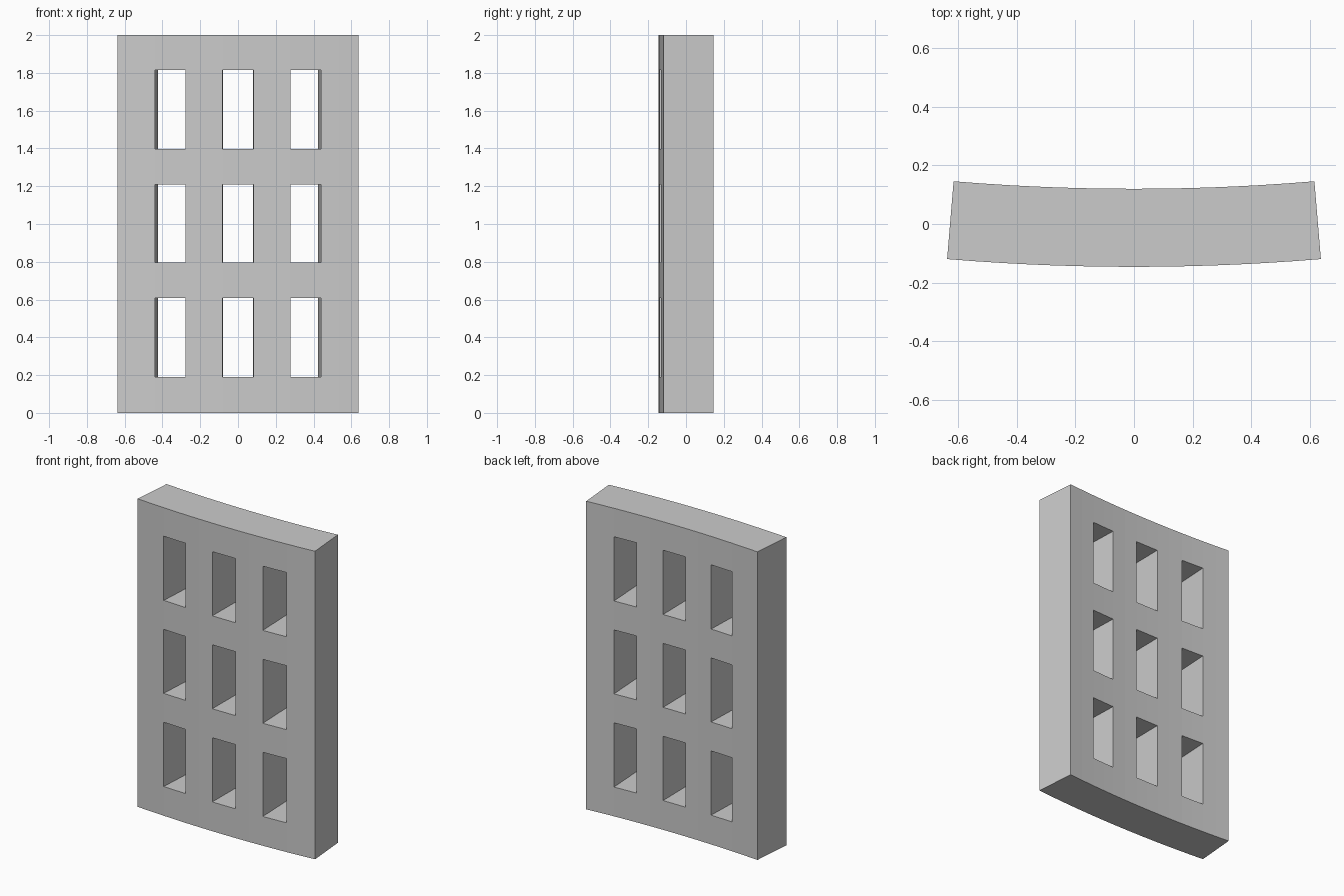
import bpy, bmesh, math

if "Cube" in bpy.data.objects:
    bpy.data.objects.remove(bpy.data.objects["Cube"])

R_OUT, THICK = 7.66, 0.266          # large bend radius, panel depth
R_IN = R_OUT - THICK
CY = R_OUT - 0.146                  # bend centre lies behind the panel
HALF = 0.637                        # half arc width at the front

# Column edges (x along the front arc) and row edges (z); odd cells are windows
cols = [-HALF, -0.44, -0.277, -0.083, 0.083, 0.277, 0.44, HALF]
rows = [0.0, 0.19, 0.607, 0.795, 1.21, 1.398, 1.815, 2.0]
SUB = 2                             # facets per column

xs = []
for a, b in zip(cols, cols[1:]):
    xs += [a + (b - a) * k / SUB for k in range(SUB)]
xs.append(cols[-1])
nx, nz = len(xs) - 1, len(rows) - 1


def solid(i, j):
    if not (0 <= i < nx and 0 <= j < nz):
        return False
    return not ((i // SUB) % 2 == 1 and j % 2 == 1)


bm = bmesh.new()
cache = {}


def vert(i, j, back):
    key = (i, j, back)
    if key not in cache:
        ang = math.asin(xs[i] / R_OUT)
        r = R_IN if back else R_OUT
        cache[key] = bm.verts.new((r * math.sin(ang), CY - r * math.cos(ang), rows[j]))
    return cache[key]


def wall(p, q):
    bm.faces.new([vert(*p, 0), vert(*q, 0), vert(*q, 1), vert(*p, 1)])


# Front and back skins, with walls wherever a solid cell meets an opening
for i in range(nx):
    for j in range(nz):
        if not solid(i, j):
            continue
        ring = [(i, j), (i + 1, j), (i + 1, j + 1), (i, j + 1)]
        bm.faces.new([vert(*p, 0) for p in ring])
        bm.faces.new([vert(*p, 1) for p in reversed(ring)])
        for k, (di, dj) in enumerate([(0, -1), (1, 0), (0, 1), (-1, 0)]):
            if not solid(i + di, j + dj):
                wall(ring[k], ring[(k + 1) % 4])
bmesh.ops.recalc_face_normals(bm, faces=bm.faces)

mesh = bpy.data.meshes.new("curved_window_wall")
bm.to_mesh(mesh)
bm.free()
obj = bpy.data.objects.new("curved_window_wall", mesh)
bpy.context.collection.objects.link(obj)

mat = bpy.data.materials.new("light grey")
mat.diffuse_color = (0.6, 0.6, 0.6, 1)
mat.use_nodes = True
mat.node_tree.nodes["Principled BSDF"].inputs["Base Color"].default_value = mat.diffuse_color
mesh.materials.append(mat)
